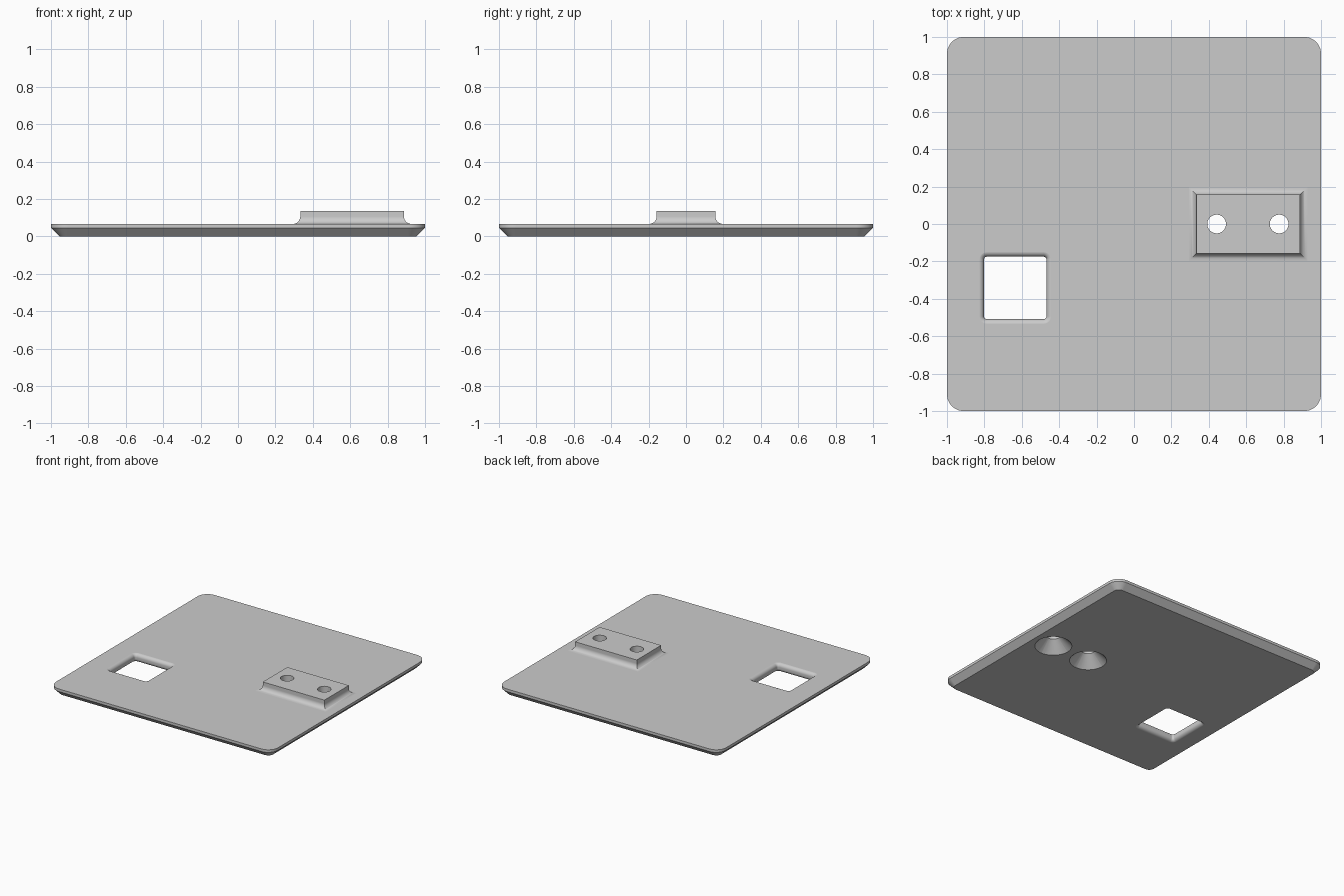
import bpy
import bmesh
import math

cube = bpy.data.objects.get("Cube")
if cube:
    bpy.data.objects.remove(cube, do_unlink=True)

THICK = 0.067     # plate thickness
CHAMFER = 0.046   # bottom edge chamfer
TOP = 0.135       # top of the raised block

grey = bpy.data.materials.new("plain grey")
grey.use_nodes = True
colour = (0.6, 0.6, 0.6, 1)
grey.diffuse_color = colour
grey.node_tree.nodes["Principled BSDF"].inputs["Base Color"].default_value = colour


def outline(hx, hy, r, steps):
    """Rounded rectangle; steps = 0 gives square corners."""
    if steps == 0:
        return [(hx, hy), (-hx, hy), (-hx, -hy), (hx, -hy)]
    pts = []
    for i, (sx, sy) in enumerate([(1, 1), (-1, 1), (-1, -1), (1, -1)]):
        for k in range(steps + 1):
            a = math.pi / 2 * (i + k / steps)
            pts.append((sx * (hx - r) + r * math.cos(a),
                        sy * (hy - r) + r * math.sin(a)))
    return pts


def loft(name, centre, rings):
    """Closed solid through (outline, height) rings, bottom to top."""
    bm = bmesh.new()
    loops = [[bm.verts.new((centre[0] + x, centre[1] + y, z)) for x, y in pts]
             for pts, z in rings]
    n = len(loops[0])
    for low, high in zip(loops, loops[1:]):
        for i in range(n):
            j = (i + 1) % n
            bm.faces.new((low[i], low[j], high[j], high[i]))
    bm.faces.new(loops[0][::-1])
    bm.faces.new(loops[-1])
    mesh = bpy.data.meshes.new(name)
    bm.to_mesh(mesh)
    bm.free()
    mesh.materials.append(grey)
    obj = bpy.data.objects.new(name, mesh)
    bpy.context.collection.objects.link(obj)
    return obj


def activate(obj):
    bpy.ops.object.select_all(action='DESELECT')
    obj.select_set(True)
    bpy.context.view_layer.objects.active = obj


def cut(obj, cutters):
    activate(obj)
    for cutter in cutters:
        mod = obj.modifiers.new("cut", 'BOOLEAN')
        mod.operation = 'DIFFERENCE'
        mod.solver = 'EXACT'
        mod.object = cutter
        bpy.ops.object.modifier_apply(modifier=mod.name)


# Plate with rounded corners and chamfered underside
R = 0.09
inner = 1 - CHAMFER
plate = loft("plate", (0, 0), [
    (outline(inner, inner, R - CHAMFER, 10), 0),
    (outline(1, 1, R, 10), CHAMFER),
    (outline(1, 1, R, 10), THICK)])

# Raised block with a concave fillet around its foot
F = 0.04
rings = []
for k in range(9):
    a = math.pi / 2 * k / 8
    off = F * (1 - math.sin(a))
    rings.append((outline(0.277 + off, 0.157 + off, 0, 0),
                  THICK + F * (1 - math.cos(a))))
rings.append((outline(0.277, 0.157, 0, 0), TOP))
block = loft("raised_block", (0.61, 0), rings)

# Square window cutter, flared at both faces to round the rim
E = 0.028
H, C = 0.167, 0.015
flare = []
for k in range(9):
    a = math.pi / 2 * k / 8
    flare.append((E * (1 - math.sin(a)), E * (1 - math.cos(a)) - 0.0003))
profile = [(E, -0.03)] + flare
profile += [(off, THICK - z) for off, z in reversed(profile)]
window = loft("window_cutter", (-0.635, -0.342),
              [(outline(H + o, H + o, C + o, 6), z) for o, z in profile])

# Screw hole cutters, countersunk from below
holes = []
for x in (0.442, 0.776):
    sizes = [(0.157, -0.02), (0.05, 0.087), (0.05, TOP + 0.05)]
    holes.append(loft("hole_cutter", (x, 0),
                      [(outline(r, r, r * 0.9999, 10), z) for r, z in sizes]))

cut(plate, [window] + holes)
cut(block, holes)
for cutter in [window] + holes:
    bpy.data.objects.remove(cutter, do_unlink=True)

# Smooth curved rims, crisp edges
for obj in (plate, block):
    activate(obj)
    bpy.ops.object.shade_smooth_by_angle(angle=math.radians(30))
    mod = obj.modifiers.new("even shading", 'WEIGHTED_NORMAL')
    mod.keep_sharp = True
